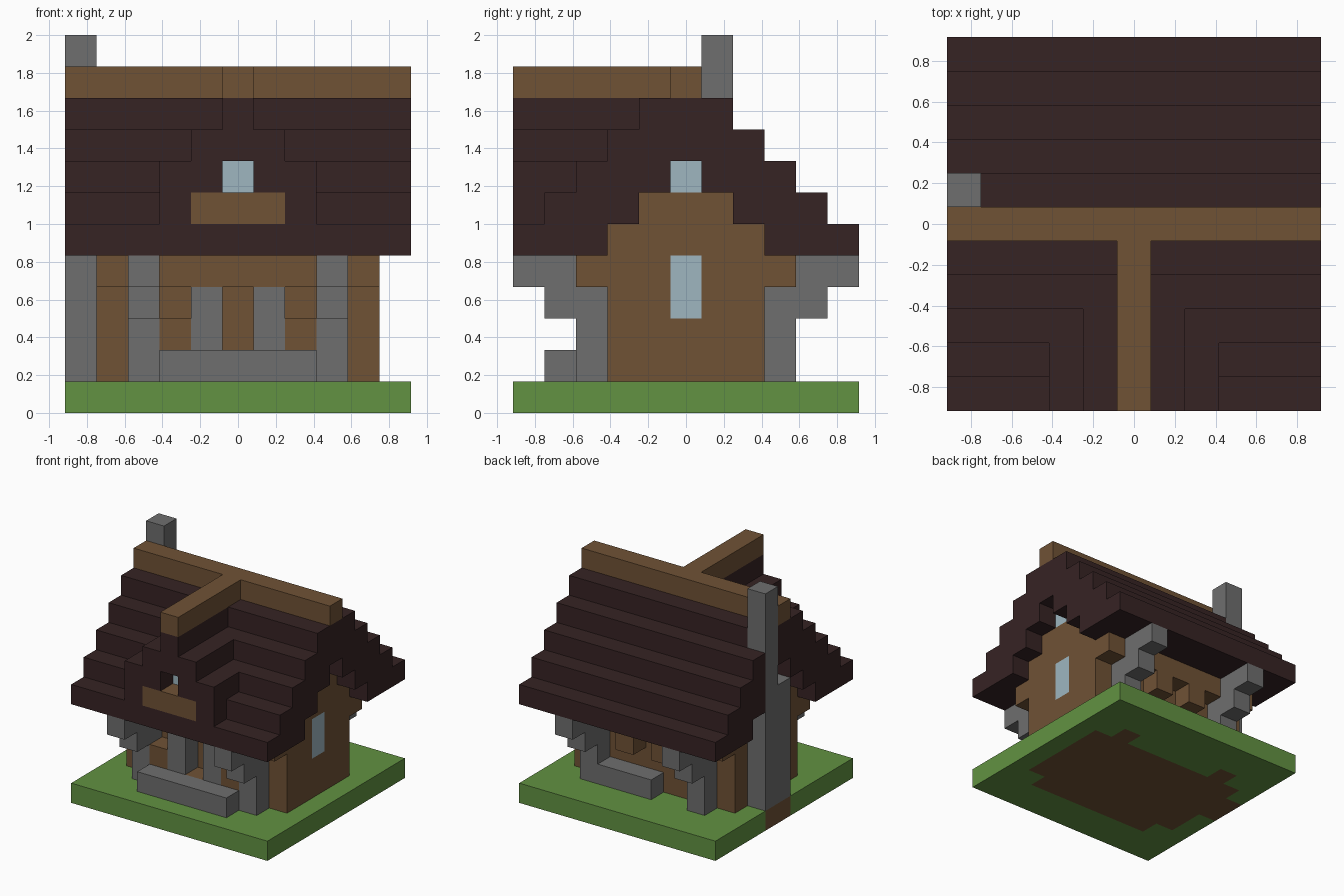
import bpy
import bmesh
from math import radians
from mathutils import Vector

UNIT = 1 / 6  # edge of one building block

if "Cube" in bpy.data.objects:
    bpy.data.objects.remove(bpy.data.objects["Cube"], do_unlink=True)


def material(name, r, g, b):
    mat = bpy.data.materials.new(name)
    mat.use_nodes = True
    mat.diffuse_color = (r, g, b, 1)
    mat.node_tree.nodes["Principled BSDF"].inputs["Base Color"].default_value = (r, g, b, 1)
    return mat


wood = material("brown wood", 0.162, 0.084, 0.036)
grass = material("grass green", 0.122, 0.287, 0.054)
stone = material("stone grey", 0.156, 0.156, 0.156)
tile = material("dark roof brown", 0.037, 0.0168, 0.0176)
glass = material("pale blue glass", 0.342, 0.468, 0.527)


def box(xs, ys, zs):
    """Set of block cells; each range is (first, last) or a single index."""
    spans = [range(r[0], r[1] + 1) if isinstance(r, tuple) else [r] for r in (xs, ys, zs)]
    return {(x, y, z) for x in spans[0] for y in spans[1] for z in spans[2]}


def wide(half):
    return (-half, half)


def build(name, mat, cells):
    """Skin a set of cells with their exposed faces, then merge flat areas."""
    bm = bmesh.new()
    for cell in cells:
        centre = Vector(cell) + Vector((0, 0, 0.5))
        for axis in range(3):
            for side in (-1, 1):
                n = Vector((0, 0, 0))
                n[axis] = side
                if tuple(int(c + d) for c, d in zip(cell, n)) in cells:
                    continue
                u = Vector((0, 0, 0))
                u[(axis + 1) % 3] = 0.5
                v = n.cross(u)
                mid = centre + n / 2
                corners = (mid - u - v, mid + u - v, mid + u + v, mid - u + v)
                bm.faces.new([bm.verts.new(p * UNIT) for p in corners])
    bmesh.ops.remove_doubles(bm, verts=bm.verts, dist=0.001)
    bmesh.ops.dissolve_limit(bm, angle_limit=radians(1), verts=bm.verts, edges=bm.edges)
    mesh = bpy.data.meshes.new(name)
    bm.to_mesh(mesh)
    bm.free()
    mesh.materials.append(mat)
    obj = bpy.data.objects.new(name, mesh)
    bpy.context.collection.objects.link(obj)
    return obj


# Ground: earth under the house, grass around it
earth = box(wide(4), wide(2), 0) | box(wide(3), -3, 0) | box(-5, (0, 1), 0)
earth |= box(-3, 3, 0) | box(3, 3, 0)
build("earth_floor", wood, earth)
build("lawn", grass, box(wide(5), wide(5), 0) - earth)

# Windows
side_window = box(4, 0, (3, 4))
gable_windows = box(4, 0, 7) | box(-4, 0, 7)
front_window = box(0, -4, 7)
panes = side_window | gable_windows | front_window
build("side_window", glass, side_window)
build("gable_windows", glass, gable_windows)
build("front_window", glass, front_window)

# Walls with stepped gables, a top beam, and front and back details
walls = box(wide(4), wide(2), (1, 5)) | box(wide(4), wide(3), 4)
walls |= box(wide(4), wide(1), 6) | box(wide(4), 0, 7)
walls |= box(wide(2), -3, 1)
for s in (-1, 1):
    walls |= box(2 * s, -3, 2) | box(s, 3, 3)
build("walls", wood, walls - panes)

# Panel below the front gable window
panel = box(wide(1), -5, 6)
build("front_gable_panel", wood, panel)

# Chimney with hearth
chimney = box(-5, 1, (1, 11))
build("chimney", stone, chimney | box(-5, 0, (1, 6)))

# Stepped main roof and front cross gable
roof = set()
for level in range(5, 10):
    outer, inner = 10 - level, max(0, 8 - level)
    for s in (-1, 1):
        for step in range(inner, outer + 1):
            roof |= box(wide(5), s * step, level)
for level in range(6, 10):
    roof |= box(wide(min(2, 9 - level)), (-5, -1), level)
recess = box(0, -5, 7)
build("roof", tile, roof - walls - panes - panel - chimney - recess)

# Ridge beams
build("ridge_beam", wood, box(wide(5), 0, 10) | box(0, (-5, -1), 10))

# Stepped stone brackets under the eaves
for x, side in ((-3, "right"), (3, "left")):
    for s, end in ((-1, "front"), (1, "back")):
        bracket = box(x, 3 * s, (1, 3)) | box(x, 4 * s, (3, 4)) | box(x, 5 * s, 4)
        build(f"{end}_{side}_bracket", stone, bracket)

# Porch posts and stone benches
for x, side in ((-1, "right"), (1, "left")):
    build(f"{side}_porch_post", stone, box(x, -3, (2, 3)))
build("front_bench", stone, box(wide(2), -4, 1))
build("back_bench", stone, box((0, 2), 3, 1))
